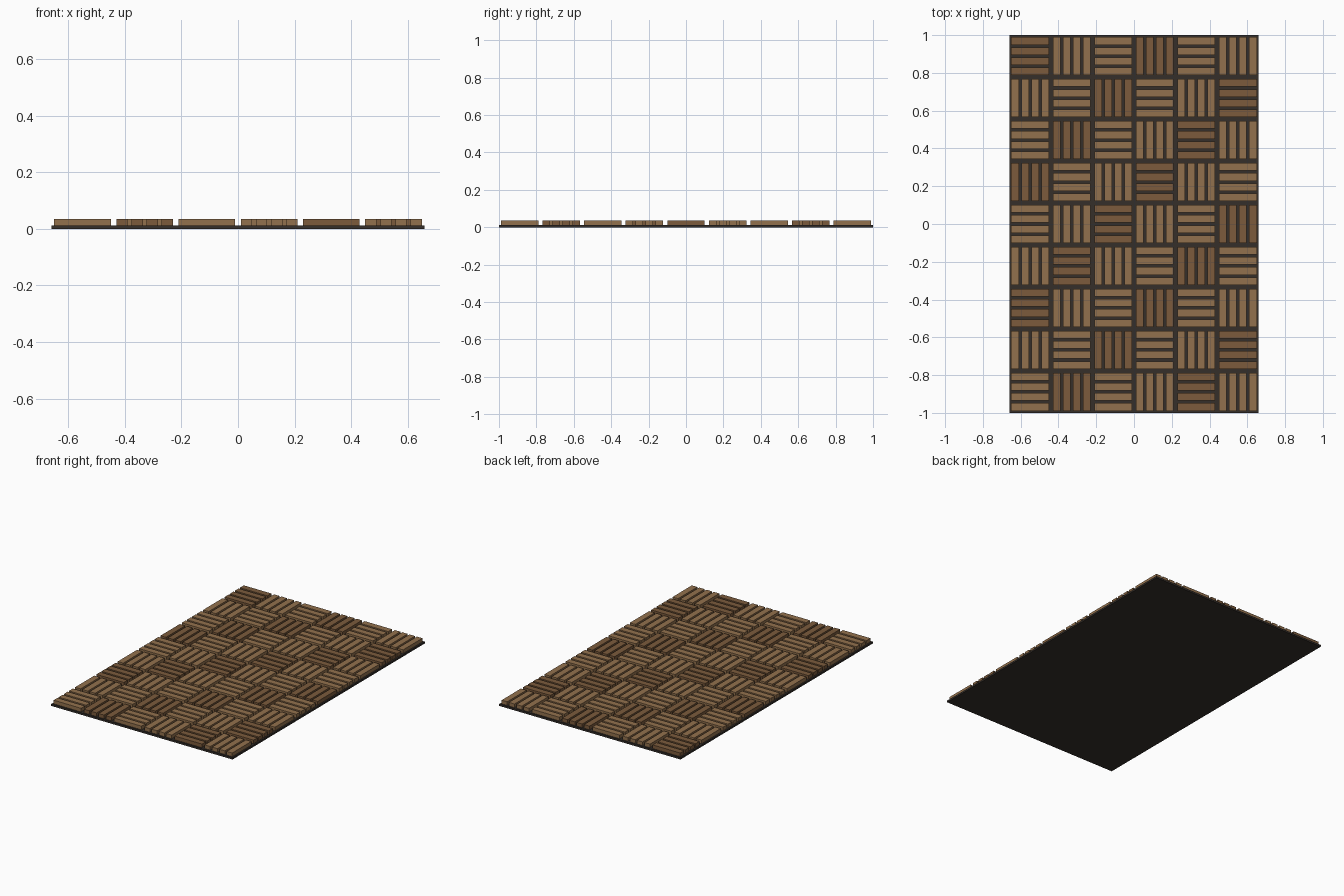
import bpy, bmesh
from mathutils import Matrix

if "Cube" in bpy.data.objects:
    bpy.data.objects.remove(bpy.data.objects["Cube"])

COLS, ROWS, SLATS = 6, 9, 4
PX, PY = 0.22, 2.0 / 9
TILE, SLAT_W = 0.20, 0.04
BASE_H, TOP = 0.012, 0.036


def material(name, rgb):
    m = bpy.data.materials.new(name)
    m.diffuse_color = (*rgb, 1)
    m.use_nodes = True
    m.node_tree.nodes["Principled BSDF"].inputs["Base Color"].default_value = m.diffuse_color
    return m


def add_box(bm, x, y, z0, z1, sx, sy):
    m = Matrix.Translation((x, y, (z0 + z1) / 2)) @ Matrix.Diagonal((sx, sy, z1 - z0, 1))
    bmesh.ops.create_cube(bm, size=1, matrix=m)


def finish(bm, name, mat):
    me = bpy.data.meshes.new(name)
    bm.to_mesh(me)
    bm.free()
    me.materials.append(mat)
    ob = bpy.data.objects.new(name, me)
    bpy.context.collection.objects.link(ob)
    return ob


dark = material("dark_backing", (0.035, 0.028, 0.023))
woods = [material("dark_wood", (0.20, 0.105, 0.045)),
         material("light_wood", (0.29, 0.165, 0.075))]

# backing sheet
bm = bmesh.new()
add_box(bm, 0, 0, 0, BASE_H, COLS * PX, 2.0)
finish(bm, "backing", dark)

# tiles of four slats, direction alternating like a checkerboard
for r in range(ROWS):
    for c in range(COLS):
        cx = (c - (COLS - 1) / 2) * PX
        cy = ((ROWS - 1) / 2 - r) * PY
        bm = bmesh.new()
        for i in range(SLATS):
            o = (i - (SLATS - 1) / 2) * (TILE - SLAT_W) / (SLATS - 1)
            if (r + c) % 2 == 0:
                add_box(bm, cx, cy + o, BASE_H, TOP, TILE, SLAT_W)
            else:
                add_box(bm, cx + o, cy, BASE_H, TOP, SLAT_W, TILE)
        # every third diagonal is the darker wood
        finish(bm, f"slat_tile_{r}_{c}", woods[0 if (r + c) % 3 == 0 else 1])
